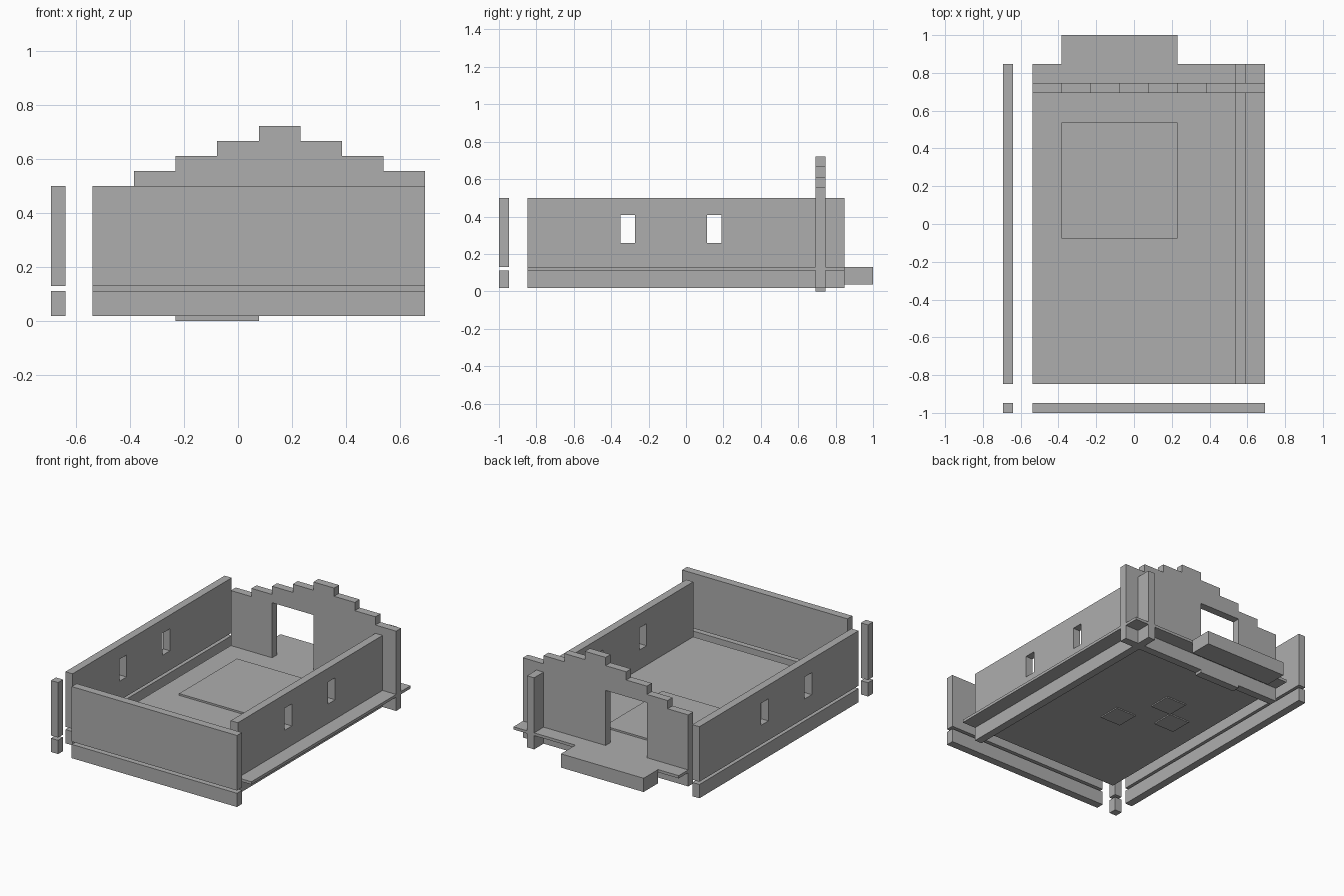
import bpy, bmesh
from mathutils import Matrix, Vector

cube = bpy.data.objects.get("Cube")
if cube:
    bpy.data.objects.remove(cube, do_unlink=True)

gray = bpy.data.materials.new("plain_gray")
gray.use_nodes = True
gray.diffuse_color = (0.42, 0.42, 0.42, 1)
gray.node_tree.nodes["Principled BSDF"].inputs["Base Color"].default_value = (0.42, 0.42, 0.42, 1)

U = 1 / 54           # height unit
M = 2 / 13           # plan module
T = 0.053            # wall thickness
BASE, FLOOR_LOW, FLOOR_TOP, WALL_TOP = U, 6 * U, 7 * U, 27 * U
X0, X1 = -3.5 * M, 4.5 * M     # floor width
Y0, Y1 = -5.5 * M, 5.5 * M     # floor length
BACK = 4.5 * M                 # front face of the rear wall


def add(name, mesh):
    mesh.materials.clear()
    mesh.materials.append(gray)
    obj = bpy.data.objects.new(name, mesh)
    bpy.context.collection.objects.link(obj)
    return obj


def box(name, xs, ys, zs):
    bm = bmesh.new()
    bmesh.ops.create_cube(bm, size=1)
    lo, hi = Vector((xs[0], ys[0], zs[0])), Vector((xs[1], ys[1], zs[1]))
    for v in bm.verts:
        v.co = Vector([(lo[i] + hi[i]) / 2 + v.co[i] * (hi[i] - lo[i]) for i in range(3)])
    mesh = bpy.data.meshes.new(name)
    bm.to_mesh(mesh)
    bm.free()
    return add(name, mesh)


def rect(u0, u1, v0, v1):
    return [(u0, v0), (u1, v0), (u1, v1), (u0, v1)]


def panel(name, outlines, matrix):
    """Upright wall: first outline is the edge, the others are openings."""
    curve = bpy.data.curves.new(name + "_profile", "CURVE")
    curve.dimensions = "2D"
    curve.fill_mode = "BOTH"
    curve.extrude = T / 2
    for pts in outlines:
        s = curve.splines.new("POLY")
        s.points.add(len(pts) - 1)
        for p, (u, v) in zip(s.points, pts):
            p.co = (u, v, 0, 1)
        s.use_cyclic_u = True
    tmp = bpy.data.objects.new(name + "_tmp", curve)
    mesh = bpy.data.meshes.new_from_object(tmp)
    bpy.data.objects.remove(tmp)
    bpy.data.curves.remove(curve)
    mesh.transform(matrix)
    bm = bmesh.new()
    bm.from_mesh(mesh)
    bmesh.ops.remove_doubles(bm, verts=bm.verts, dist=1e-5)
    bmesh.ops.recalc_face_normals(bm, faces=bm.faces)
    for f in bm.faces:
        f.smooth = False
    bm.to_mesh(mesh)
    bm.free()
    mesh.name = name
    return add(name, mesh)


def side_matrix(x):
    return Matrix(((0, 0, 1, x), (1, 0, 0, 0), (0, 1, 0, 0), (0, 0, 0, 1)))


def rear_matrix(y):
    return Matrix(((1, 0, 0, 0), (0, 0, -1, y), (0, 1, 0, 0), (0, 0, 0, 1)))


# Side walls with two windows, each on its own foundation strip
windows = [rect(y, y + M / 2, 14 * U, 22 * U) for y in (-2.27 * M, 0.73 * M)]
for side, x in (("right", -4.5 * M), ("left", 3.5 * M)):
    panel(side + "_wall", [rect(Y0, Y1, FLOOR_TOP, WALL_TOP)] + windows, side_matrix(x + T / 2))
    box(side + "_foundation", (x, x + T), (Y0, Y1), (BASE, FLOOR_LOW))

# Front wall and separate corner post, both in two tiers
for tier, zs in (("foundation", (BASE, FLOOR_LOW)), ("wall", (FLOOR_TOP, WALL_TOP))):
    box("front_" + tier, (X0, X1), (-1, -1 + T), zs)
    box("corner_post_" + tier, (-4.5 * M, -4.5 * M + T), (-1, -1 + T), zs)

# Rear wall with a stepped top, a doorway and a tab under the doorway
edge = [(X0, BASE), (-1.5 * M, BASE), (-1.5 * M, 0), (0.5 * M, 0), (0.5 * M, BASE), (X1, BASE)]
for i in reversed(range(8)):
    z = WALL_TOP + 3 * U * min(i, 8 - i)
    edge += [(X0 + (i + 1) * M, z), (X0 + i * M, z)]
door = rect(-1.5 * M, 0.5 * M, FLOOR_TOP, WALL_TOP)
panel("rear_wall", [edge, door], rear_matrix(BACK + T / 2))

# Floor, rear porch step and raised floor pad
box("floor", (X0, X1), (Y0, Y1), (FLOOR_LOW, FLOOR_TOP))
box("porch_step", (-2.5 * M, 1.5 * M), (Y1, 1), (2 * U, FLOOR_TOP))
box("floor_pad", (-2.5 * M, 1.5 * M), (-0.5 * M, 3.5 * M), (FLOOR_TOP, FLOOR_TOP + 0.012))

# Small square plates under the floor
for i, (cx, cy) in enumerate(((0, -1), (-1, 1), (-2, 0))):
    box("underside_plate_%d" % (i + 1), ((cx - 0.5) * M, (cx + 0.5) * M),
        ((cy - 0.5) * M, (cy + 0.5) * M), (FLOOR_LOW - 0.008, FLOOR_LOW))
